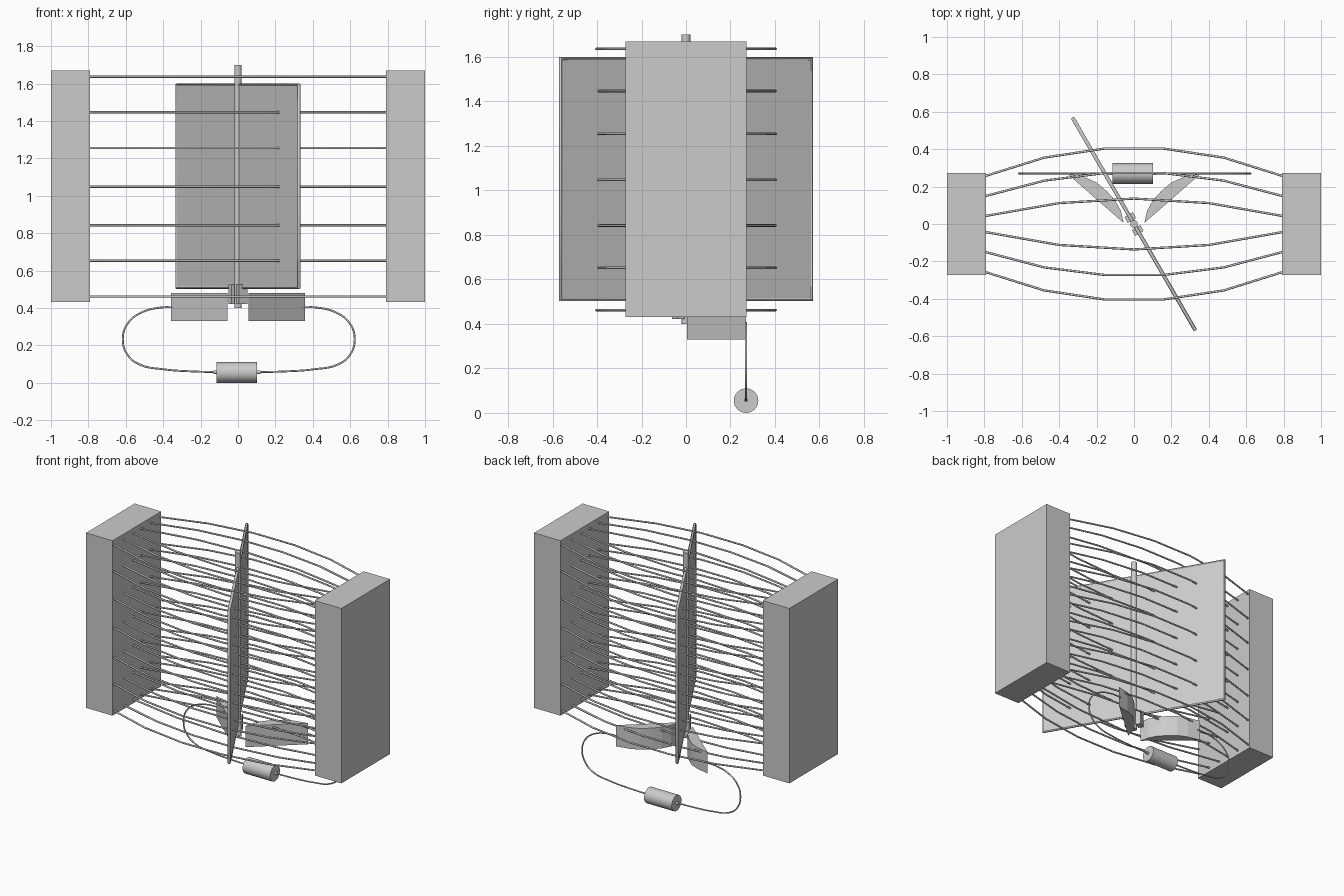
import bpy, bmesh, math
from mathutils import Matrix, Vector

if "Cube" in bpy.data.objects:
    bpy.data.objects.remove(bpy.data.objects["Cube"])

COIL_ANGLE = math.radians(-60)


def mesh_object(name, bm):
    bmesh.ops.recalc_face_normals(bm, faces=bm.faces)
    me = bpy.data.meshes.new(name)
    bm.to_mesh(me)
    bm.free()
    ob = bpy.data.objects.new(name, me)
    bpy.context.collection.objects.link(ob)
    return ob


def box(name, lo, hi):
    lo, hi = Vector(lo), Vector(hi)
    bm = bmesh.new()
    bmesh.ops.create_cube(bm, size=1)
    bmesh.ops.scale(bm, vec=hi - lo, verts=bm.verts)
    bmesh.ops.translate(bm, vec=(lo + hi) / 2, verts=bm.verts)
    return mesh_object(name, bm)


def smooth(ob, angle=40):
    bpy.ops.object.select_all(action='DESELECT')
    ob.select_set(True)
    bpy.context.view_layer.objects.active = ob
    bpy.ops.object.shade_smooth_by_angle(angle=math.radians(angle))


def cylinder(name, radius, length, centre, axis='Z'):
    bm = bmesh.new()
    rot = Matrix.Rotation(math.pi / 2, 4, 'Y') if axis == 'X' else Matrix()
    bmesh.ops.create_cone(bm, cap_ends=True, segments=32, radius1=radius, radius2=radius,
                          depth=length, matrix=Matrix.Translation(centre) @ rot)
    ob = mesh_object(name, bm)
    smooth(ob)
    return ob


def tube(name, points, radius, closed=False, bezier=False):
    cu = bpy.data.curves.new(name, 'CURVE')
    cu.dimensions = '3D'
    cu.bevel_depth = radius
    cu.bevel_resolution = 2
    cu.use_fill_caps = True
    cu.resolution_u = 5
    if bezier:
        sp = cu.splines.new('BEZIER')
        sp.bezier_points.add(len(points) - 1)
        for bp, p in zip(sp.bezier_points, points):
            bp.co = p
            bp.handle_left_type = bp.handle_right_type = 'AUTO'
    else:
        sp = cu.splines.new('POLY')
        sp.points.add(len(points) - 1)
        for pt, p in zip(sp.points, points):
            pt.co = (*p, 1)
    sp.use_cyclic_u = closed
    tmp = bpy.data.objects.new(name + "_path", cu)
    bpy.context.collection.objects.link(tmp)
    dg = bpy.context.evaluated_depsgraph_get()
    me = bpy.data.meshes.new_from_object(tmp.evaluated_get(dg))
    bpy.data.objects.remove(tmp)
    ob = bpy.data.objects.new(name, me)
    bpy.context.collection.objects.link(ob)
    smooth(ob, 50)
    return ob


# Pole magnets
box("left_magnet", (-1, -0.272, 0.432), (-0.792, 0.272, 1.67))
box("right_magnet", (0.792, -0.272, 0.432), (1, 0.272, 1.67))

# Field lines bowing outwards between the magnets
outer = [(-0.80, 0.255), (-0.48, 0.355), (-0.16, 0.403)]
middle = [(-0.80, 0.148), (-0.48, 0.232), (-0.16, 0.272)]
inner = [(-0.80, 0.042), (-0.40, 0.112), (0, 0.136)]
for row, z in enumerate((0.462, 0.652, 0.842, 1.048, 1.255, 1.447, 1.636)):
    for col, half in enumerate((outer, middle, inner)):
        path = half + [(-x, y) for x, y in reversed(half) if x != 0]
        for side, s in (("back", 1), ("front", -1)):
            tube(f"field_line_{side}_{row}_{col}", [(x, s * y, z) for x, y in path], 0.006)

# Rotating coil: panel, wire frame, contact blocks, shaft
coil = [
    box("coil_panel", (-0.652, -0.006, 0.506), (0.652, 0.006, 1.594)),
    tube("coil_frame", [(-0.651, 0, 0.509), (0.651, 0, 0.509),
                        (0.651, 0, 1.592), (-0.651, 0, 1.592)], 0.010, closed=True),
]
for side, s in (("left", -1), ("right", 1)):
    a, b = sorted((s * 0.022, s * 0.058))
    coil.append(box(f"{side}_commutator_block", (a, -0.026, 0.422), (b, 0.026, 0.525)))
for ob in coil:
    ob.data.transform(Matrix.Rotation(COIL_ANGLE, 4, 'Z'))
cylinder("shaft", 0.02, 1.30, (0, 0, 1.05))

# Curved brushes touching the commutator
profile = [(0.055, 0.005), (0.07, 0.07), (0.10, 0.125), (0.145, 0.175),
           (0.20, 0.222), (0.265, 0.25), (0.358, 0.27)]
for side, s in (("left", -1), ("right", 1)):
    bm = bmesh.new()
    face = bm.faces.new([bm.verts.new((s * x, y, 0.33)) for x, y in profile])
    ext = bmesh.ops.extrude_face_region(bm, geom=[face], use_keep_orig=True)
    bmesh.ops.translate(bm, vec=(0, 0, 0.15),
                        verts=[v for v in ext["geom"] if isinstance(v, bmesh.types.BMVert)])
    mesh_object(f"{side}_brush", bm)

# Circuit wires and load
wire = [(-0.34, 0.404), (-0.42, 0.402), (-0.52, 0.376), (-0.592, 0.32), (-0.62, 0.235),
        (-0.595, 0.15), (-0.53, 0.098), (-0.40, 0.072), (-0.25, 0.061), (-0.09, 0.057)]
for side, s in (("left", -1), ("right", 1)):
    tube(f"{side}_wire", [(-s * x + 0.004, 0.27, z) for x, z in wire], 0.005, bezier=True)
cylinder("load_body", 0.055, 0.216, (-0.007, 0.27, 0.055), 'X')
cylinder("load_terminal", 0.009, 0.25, (-0.006, 0.27, 0.057), 'X')
